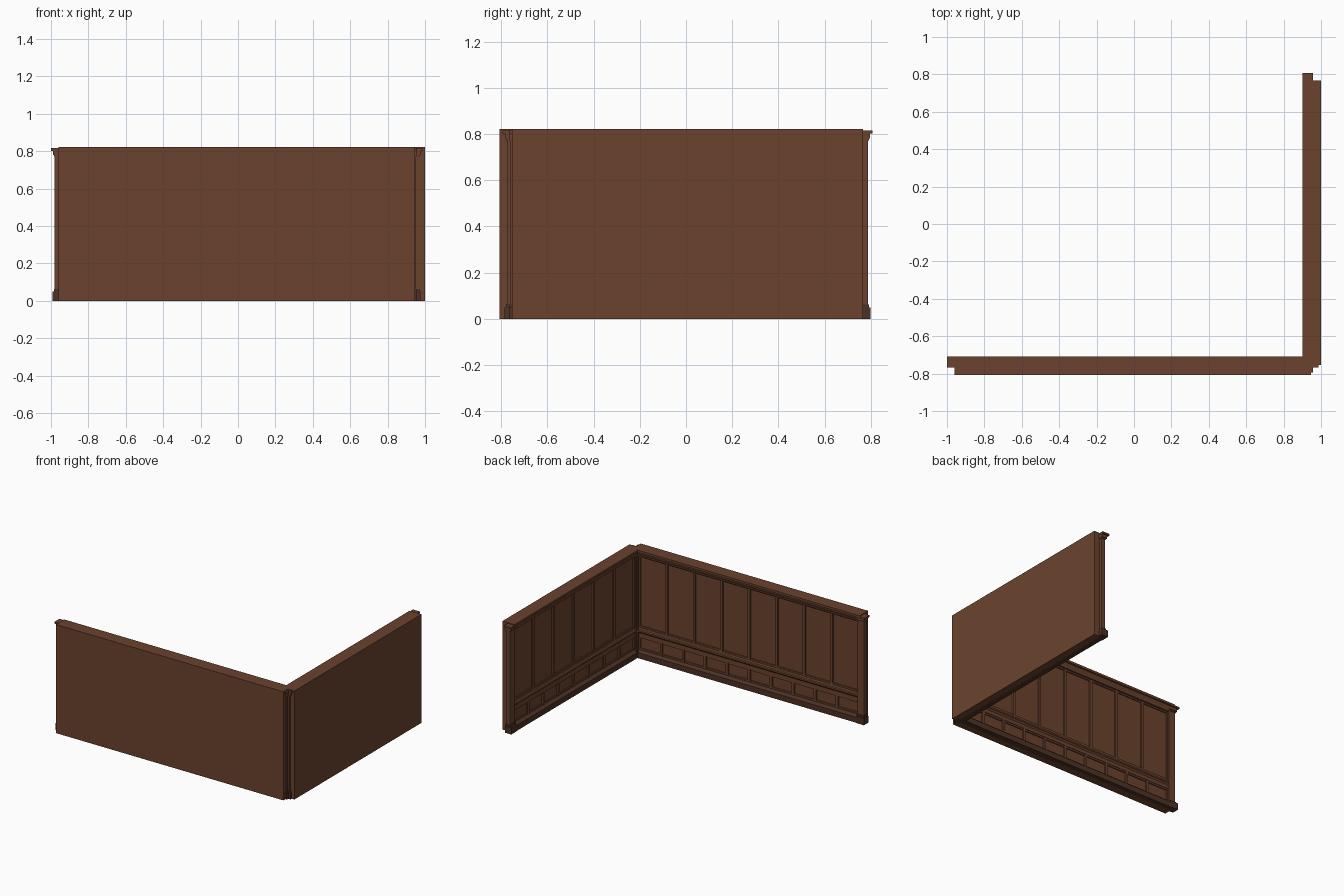
import bpy, bmesh

if "Cube" in bpy.data.objects:
    bpy.data.objects.remove(bpy.data.objects["Cube"])


def material(name, rgb):
    m = bpy.data.materials.new(name)
    m.diffuse_color = (*rgb, 1)
    m.use_nodes = True
    m.node_tree.nodes["Principled BSDF"].inputs["Base Color"].default_value = m.diffuse_color
    return m


WOOD = material("brown_wood", (0.147, 0.055, 0.027))
DARK = material("dark_base_wood", (0.075, 0.031, 0.018))


class Part:
    """One object of prisms: u runs along the wall, v from the back towards the room."""
    def __init__(self, name, place, mat):
        self.name, self.place, self.mat = name, place, mat
        self.bm = bmesh.new()

    def prism(self, u0, u1, profile):
        # (v, z) profile extruded along the wall
        a, b = [[self.bm.verts.new(self.place(u, v, z)) for v, z in profile] for u in (u0, u1)]
        n = len(profile)
        self.bm.faces.new(a)
        self.bm.faces.new(b[::-1])
        for i in range(n):
            j = (i + 1) % n
            self.bm.faces.new((a[j], a[i], b[i], b[j]))

    def box(self, u0, u1, v0, v1, z0, z1):
        self.prism(u0, u1, [(v0, z0), (v1, z0), (v1, z1), (v0, z1)])

    def done(self):
        bmesh.ops.recalc_face_normals(self.bm, faces=self.bm.faces[:])
        me = bpy.data.meshes.new(self.name)
        self.bm.to_mesh(me)
        self.bm.free()
        me.materials.append(self.mat)
        bpy.context.collection.objects.link(bpy.data.objects.new(self.name, me))


def build_wall(label, place, half, n_upper, n_lower):
    face = 0.056                      # depth of the panel field
    inner = half - 0.033              # where the panels meet the end posts

    # Backing slab
    p = Part(label + "_slab", place, WOOD)
    p.box(-half, half, 0, face, 0, 0.822)
    p.done()

    # Stepped crown moulding
    p = Part(label + "_crown", place, WOOD)
    p.prism(-half, half, [(0.05, 0.765), (0.078, 0.765), (0.080, 0.775), (0.09, 0.795),
                          (0.09, 0.802), (0.10, 0.805), (0.10, 0.822), (0.05, 0.822)])
    p.done()

    # Chair rail with rounded nose and a lower fillet
    p = Part(label + "_chair_rail", place, WOOD)
    p.prism(-inner, inner, [(0.05, 0.155), (0.068, 0.155), (0.068, 0.182), (0.074, 0.190),
                            (0.082, 0.194), (0.082, 0.206), (0.072, 0.210), (0.068, 0.222),
                            (0.05, 0.222)])
    p.done()

    # Baseboard
    p = Part(label + "_baseboard", place, DARK)
    p.prism(-half, half, [(0.05, 0), (0.092, 0), (0.092, 0.042), (0.08, 0.050),
                          (0.072, 0.054), (0.05, 0.054)])
    p.done()

    # Panel dividers and frame strips, two rows
    p = Part(label + "_panel_frames", place, WOOD)
    for count, z0, z1 in ((n_upper, 0.222, 0.766), (n_lower, 0.054, 0.155)):
        w = 0.010
        for i in range(count + 1):
            u = -inner + 2 * inner * i / count
            p.box(u - w, u + w, 0.05, 0.067, z0, z1)
        for z in (z0, z1 - 0.012):
            p.box(-inner, inner, 0.05, 0.064, z, z + 0.012)
    p.done()

    # End posts, their caps and base blocks
    post = Part(label + "_end_posts", place, WOOD)
    cap = Part(label + "_post_caps", place, WOOD)
    base = Part(label + "_post_bases", place, DARK)
    for s in (-1, 1):
        a = s * inner

        def e(d):
            return s * (half + d)
        post.box(a, e(0.020), 0.047, 0.078, 0.04, 0.79)
        cap.box(a, e(0.025), 0.044, 0.082, 0.772, 0.785)
        cap.box(a, e(0.030), 0.043, 0.090, 0.780, 0.803)
        cap.box(a, e(0.041), 0.042, 0.100, 0.802, 0.816)
        base.box(a, e(0.032), 0.042, 0.096, 0, 0.05)
        base.box(a, e(0.025), 0.045, 0.084, 0.05, 0.063)
    post.done()
    cap.done()
    base.done()


# Long front wall faces +y, side wall faces -x
build_wall("front_wall", lambda u, v, z: (u - 0.0075, v - 0.808, z), 0.9525, 8, 10)
build_wall("side_wall", lambda u, v, z: (1.0 - v, u + 0.007, z), 0.76, 6, 8)
